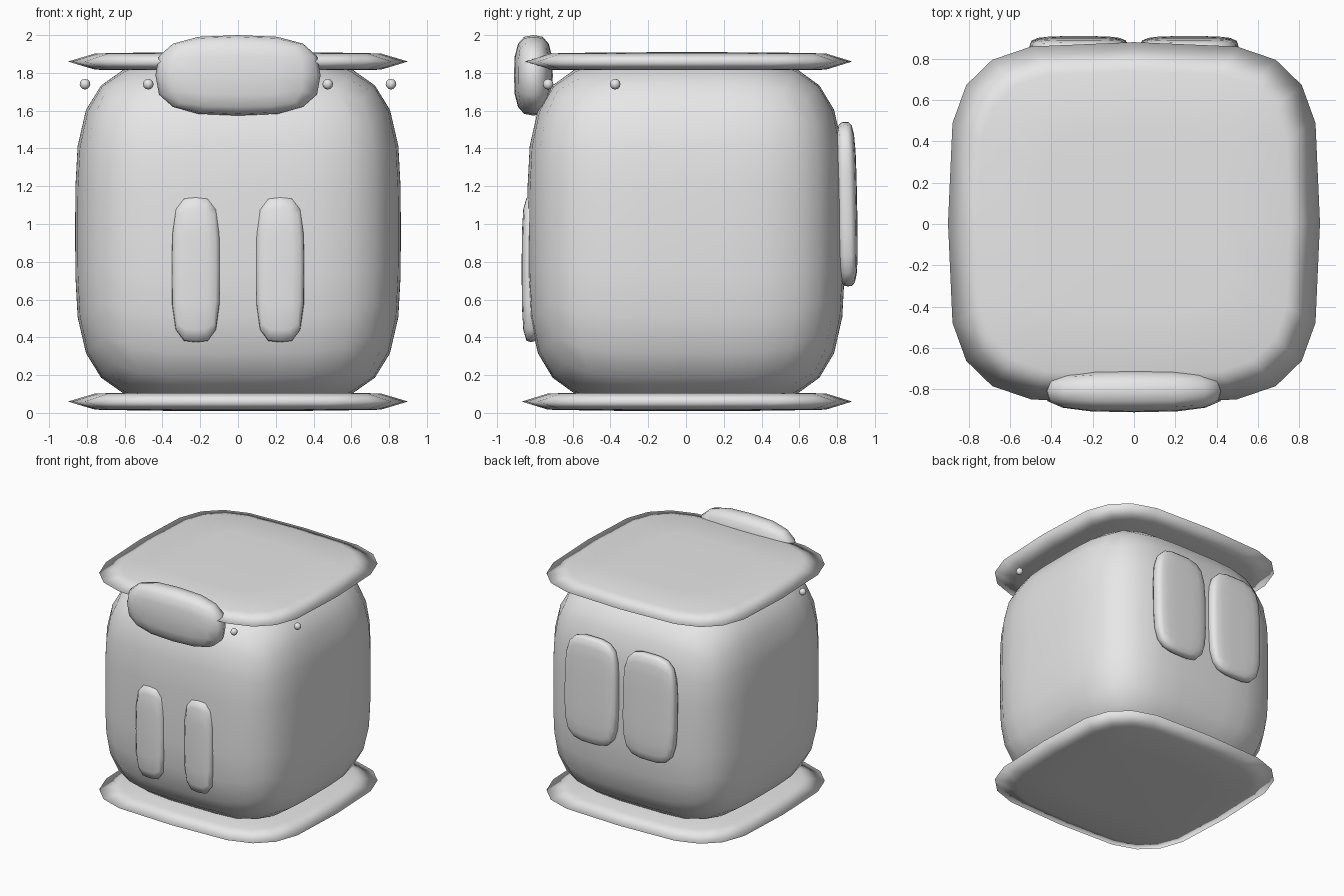
import bpy, bmesh, math
from mathutils import Matrix, Vector

cube = bpy.data.objects.get("Cube")
if cube:
    bpy.data.objects.remove(cube, do_unlink=True)

grey = bpy.data.materials.new("plain_grey")
grey.use_nodes = True
grey.diffuse_color = (0.8, 0.8, 0.8, 1)
grey.node_tree.nodes["Principled BSDF"].inputs["Base Color"].default_value = (0.8, 0.8, 0.8, 1)


def finish(bm, name, centre, tilt=0):
    """Turn a bmesh into a smooth, coloured, placed object."""
    bmesh.ops.recalc_face_normals(bm, faces=bm.faces[:])
    for face in bm.faces:
        face.smooth = True
    mesh = bpy.data.meshes.new(name)
    bm.to_mesh(mesh)
    bm.free()
    mesh.materials.append(grey)
    obj = bpy.data.objects.new(name, mesh)
    obj.location = centre
    obj.rotation_euler.x = tilt
    bpy.context.collection.objects.link(obj)
    return obj


def pillow(name, centre, half, power, cuts, tilt=0):
    """A gridded cube puffed out into a rounded box."""
    bm = bmesh.new()
    bmesh.ops.create_cube(bm, size=2)
    bmesh.ops.subdivide_edges(bm, edges=bm.edges[:], cuts=cuts, use_grid_fill=True)
    for v in bm.verts:
        v.co /= sum(abs(c) ** power for c in v.co) ** (1 / power)
        v.co = Vector(c * h for c, h in zip(v.co, half))
    return finish(bm, name, centre, tilt)


def plate(name, z):
    """A thin rounded-square slab with a pointed rim."""
    bm = bmesh.new()
    # Outline angles: one mid-side point and four points per corner
    angles = [math.radians(q * 90 + a) for q in range(4) for a in (0, 29.5, 40.2, 49.8, 60.5)]
    rings = []
    for scale, height in ((0.5, -0.97), (0.84, -0.86), (1, 0), (0.84, 0.86), (0.5, 0.97)):
        ring = []
        for a in angles:
            c, s = math.cos(a), math.sin(a)
            r = scale / (c ** 4 + s ** 4) ** 0.25
            ring.append(bm.verts.new((0.9 * r * c, 0.875 * r * s, 0.05 * height)))
        rings.append(ring)
    count = len(angles)
    for low, high in zip(rings, rings[1:]):
        for i in range(count):
            j = (i + 1) % count
            bm.faces.new((low[i], low[j], high[j], high[i]))
    for ring, height in ((rings[0], -0.05), (rings[-1], 0.05)):
        tip = bm.verts.new((0, 0, height))
        for i in range(count):
            bm.faces.new((ring[i], ring[(i + 1) % count], tip))
    return finish(bm, name, (0, 0.005, z))


def stud(name, centre):
    bm = bmesh.new()
    bmesh.ops.create_uvsphere(bm, u_segments=8, v_segments=6, radius=0.028)
    return finish(bm, name, centre)


# Main body between two slabs
pillow("body", (0, 0, 0.96), (0.862, 0.84, 0.92), 4, 7)
plate("bottom_plate", 0.06)
plate("top_plate", 1.86)

# Puffy block on the upper front
pillow("front_block", (0, -0.808, 1.787), (0.437, 0.103, 0.213), 2.9, 3)

# Mirrored front strips, back panels and studs
for side, sign in (("left", 1), ("right", -1)):
    pillow(side + "_front_strip", (sign * 0.223, -0.82, 0.76), (0.128, 0.05, 0.386), 3.7, 3)
    pillow(side + "_back_panel", (sign * 0.267, 0.85, 1.105), (0.238, 0.056, 0.435), 4, 5, 0.02)
    stud(side + "_front_stud", (sign * 0.475, -0.73, 1.74))
    stud(side + "_side_stud", (sign * 0.81, -0.375, 1.74))
